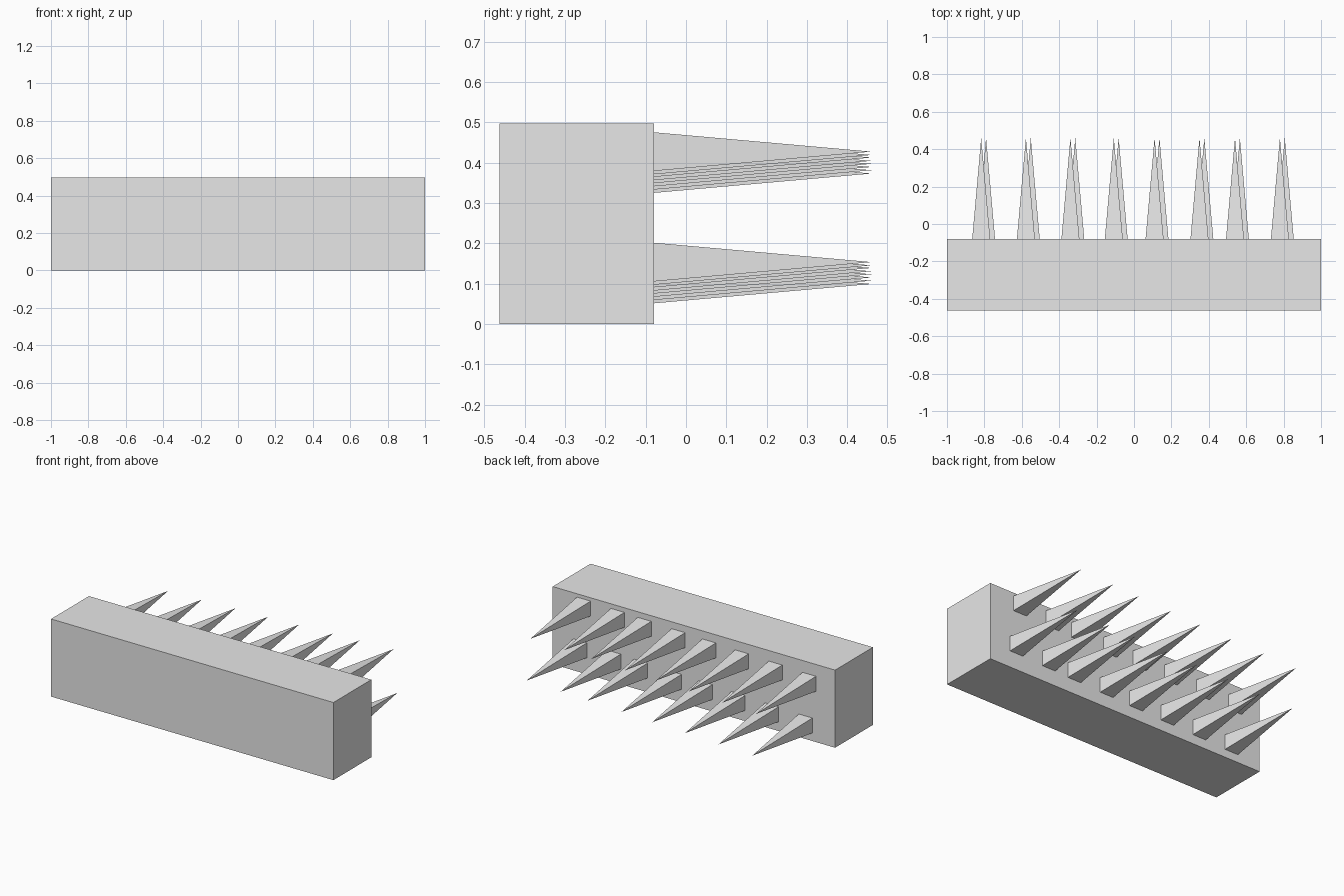
import bpy
import bmesh
from mathutils import Matrix, Vector

cube = bpy.data.objects.get("Cube")
if cube:
    bpy.data.objects.remove(cube, do_unlink=True)

GREY = (0.8, 0.8, 0.8, 1)
mat = bpy.data.materials.new("plain grey")
mat.use_nodes = True
mat.diffuse_color = GREY
mat.node_tree.nodes["Principled BSDF"].inputs["Base Color"].default_value = GREY

BACK, TIP, HALF = -0.08, 0.46, 0.048
EMBED = 0.02


def finish(bm, name):
    bmesh.ops.recalc_face_normals(bm, faces=bm.faces)
    mesh = bpy.data.meshes.new(name)
    bm.to_mesh(mesh)
    bm.free()
    mesh.materials.append(mat)
    obj = bpy.data.objects.new(name, mesh)
    bpy.context.collection.objects.link(obj)


# Solid rectangular block
bm = bmesh.new()
size = Vector((2, 0.383, 0.497))
centre = Vector((0, BACK - size.y / 2, size.z / 2))
bmesh.ops.create_cube(bm, size=1, matrix=Matrix.LocRotScale(centre, None, size))
finish(bm, "block")


# Four-sided spike pointing backwards, its base sunk slightly into the block
def spike(name, x, z):
    bm = bmesh.new()
    grow = HALF * (1 + EMBED / (TIP - BACK))
    base = [bm.verts.new((x + sx * grow, BACK - EMBED, z + sz * grow))
            for sx, sz in ((-1, -1), (1, -1), (1, 1), (-1, 1))]
    tip = bm.verts.new((x, TIP, z))
    bm.faces.new(base)
    for i in range(4):
        bm.faces.new((base[i], base[(i + 1) % 4], tip))
    finish(bm, name)


# Two rows of spikes, each row rising slightly towards the left
columns = (-0.817, -0.578, -0.34, -0.108, 0.11, 0.35, 0.54, 0.78)
for row, shift, height in (("upper", 0, 0.401), ("lower", 0.026, 0.127)):
    for i, x in enumerate(columns):
        spike(f"{row}_spike_{i + 1}", x + shift, height + 0.034 * x)
